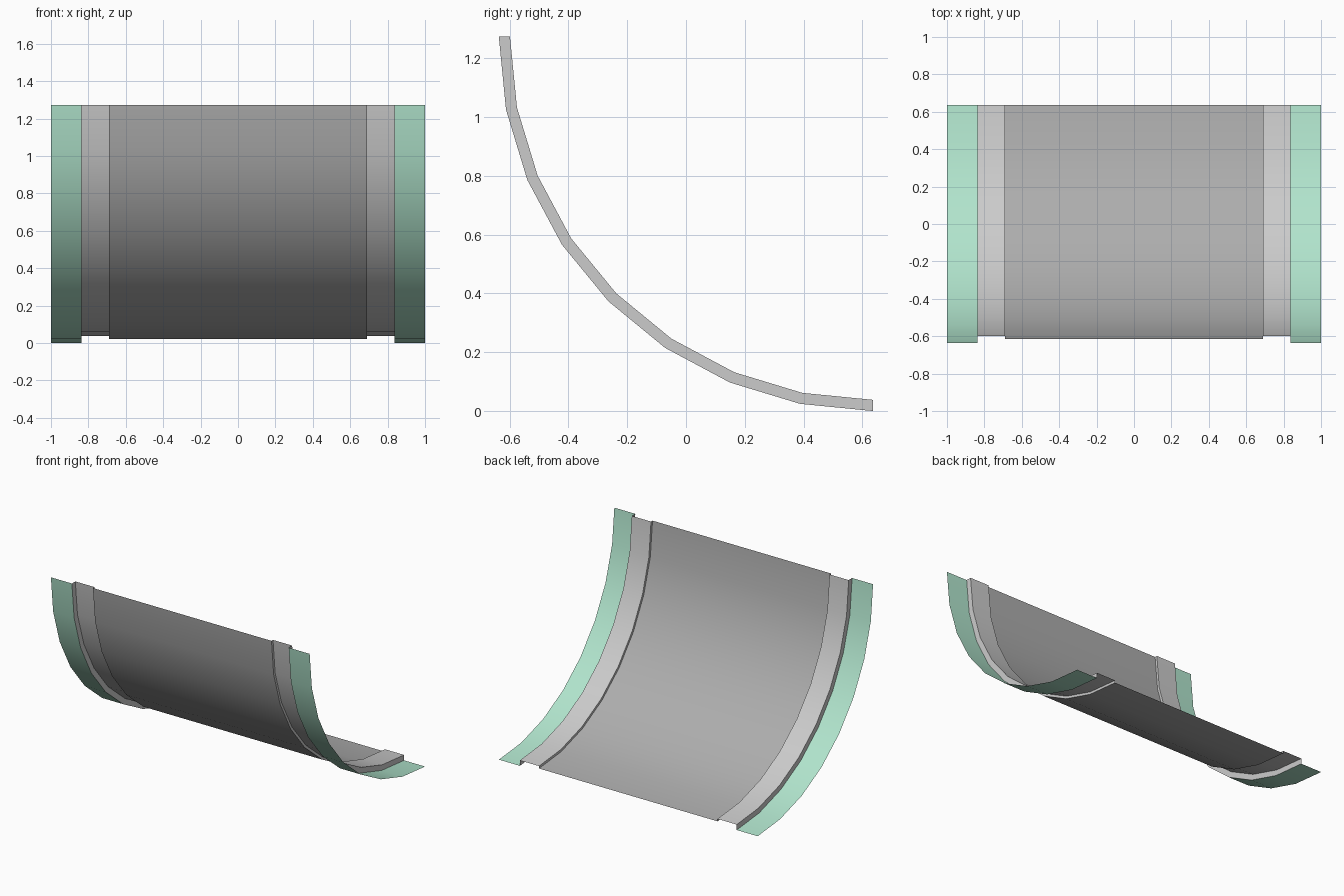
import bpy, bmesh, math

if "Cube" in bpy.data.objects:
    bpy.data.objects.remove(bpy.data.objects["Cube"])

R = 1.274          # outer radius of the quarter curve
R_STRIP = R - 0.038
R_MID = R - 0.021
SEGMENTS = 8


def material(name, color):
    m = bpy.data.materials.new(name)
    m.diffuse_color = (*color, 1)
    m.use_nodes = True
    m.node_tree.nodes["Principled BSDF"].inputs["Base Color"].default_value = m.diffuse_color
    return m


def sweep(name, profile, mat=None):
    """Sweep an (x, radius) profile through the quarter curve."""
    bm = bmesh.new()
    rows = []
    for j in range(SEGMENTS + 1):
        t = math.pi / 2 * j / SEGMENTS
        rows.append([bm.verts.new((x, R / 2 - r * math.cos(t), R - r * math.sin(t)))
                     for x, r in profile])
    for a, b in zip(rows, rows[1:]):
        for i in range(len(profile) - 1):
            bm.faces.new((a[i], a[i + 1], b[i + 1], b[i]))
    mesh = bpy.data.meshes.new(name)
    bm.to_mesh(mesh)
    bm.free()
    obj = bpy.data.objects.new(name, mesh)
    bpy.context.collection.objects.link(obj)
    if mat:
        mesh.materials.append(mat)
    bpy.ops.object.select_all(action='DESELECT')
    obj.select_set(True)
    bpy.context.view_layer.objects.active = obj
    bpy.ops.object.shade_smooth_by_angle(angle=math.radians(30))
    return obj


def flip(profile):
    return [(-x, r) for x, r in reversed(profile)]


green = material("green", (0.44, 0.78, 0.61))
dark_grey = material("dark_grey", (0.42, 0.42, 0.42))

# central curved surface
sweep("road_surface", [(-0.69, R_MID), (0.69, R_MID)], dark_grey)

# raised kerbs with step faces, and green side verges
kerb = [(0.69, R_MID), (0.69, R_STRIP), (0.838, R_STRIP), (0.838, R)]
verge = [(0.838, R), (1.0, R)]
sweep("right_kerb", kerb)
sweep("left_kerb", flip(kerb))
sweep("right_verge", verge, green)
sweep("left_verge", flip(verge), green)
